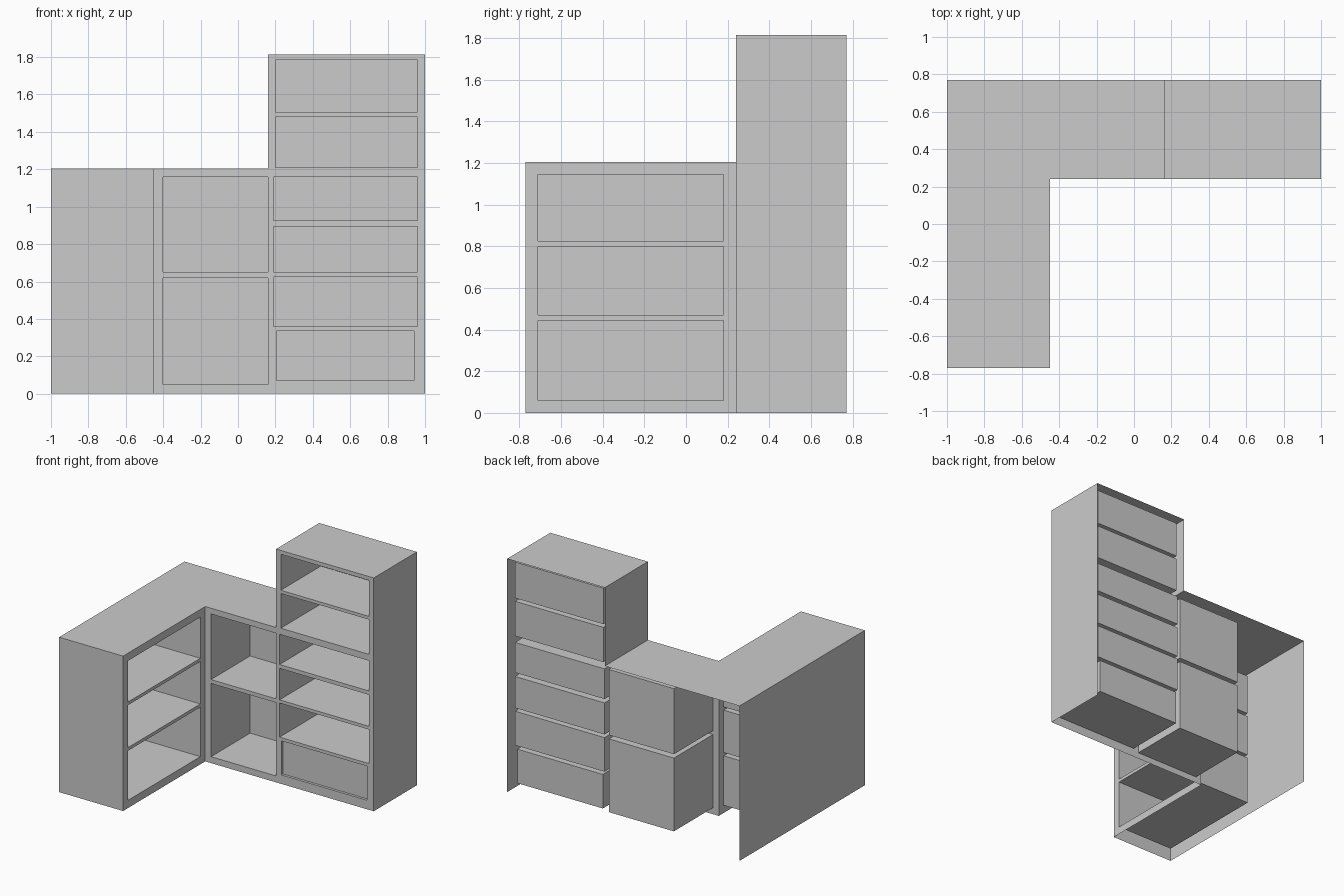
import bpy, bmesh
from mathutils import Vector

if "Cube" in bpy.data.objects:
    bpy.data.objects.remove(bpy.data.objects["Cube"])


def to_object(name, bm):
    mesh = bpy.data.meshes.new(name)
    bm.to_mesh(mesh)
    bm.free()
    obj = bpy.data.objects.new(name, mesh)
    bpy.context.collection.objects.link(obj)
    return obj


def sheet(name, place, normal, rects, holes=()):
    """Flat sheet covering (u0, u1, v0, v1) rects, minus rectangular holes."""
    bm = bmesh.new()
    every = list(rects) + list(holes)
    us = sorted({r[i] for r in every for i in (0, 1)})
    vs = sorted({r[i] for r in every for i in (2, 3)})
    inside = lambda u, v, r: r[0] < u < r[1] and r[2] < v < r[3]
    verts = {}

    def vert(u, v):
        if (u, v) not in verts:
            verts[u, v] = bm.verts.new(place(u, v))
        return verts[u, v]

    for a, b in zip(us, us[1:]):
        for c, d in zip(vs, vs[1:]):
            u, v = (a + b) / 2, (c + d) / 2
            if any(inside(u, v, r) for r in rects) and not any(inside(u, v, h) for h in holes):
                f = bm.faces.new([vert(a, c), vert(b, c), vert(b, d), vert(a, d)])
                f.normal_update()
                if f.normal.dot(Vector(normal)) < 0:
                    f.normal_flip()
    return to_object(name, bm)


def compartment(name, lo, hi, open_dir):
    """Thin box, open on the open_dir side, faces turned inwards."""
    bm = bmesh.new()
    bmesh.ops.create_cube(bm, size=1)
    for v in bm.verts:
        v.co = [l + (c + 0.5) * (h - l) for l, h, c in zip(lo, hi, v.co)]
    bm.normal_update()
    front = [f for f in bm.faces if f.normal.dot(Vector(open_dir)) > 0.9]
    bmesh.ops.delete(bm, geom=front, context='FACES')
    bmesh.ops.reverse_faces(bm, faces=bm.faces[:])
    return to_object(name, bm)


LEFT, INNER, MID, RIGHT = -1.0, -0.45, 0.16, 1.0
FRONT, STEP, BACK = -0.77, 0.24, 0.77
LOW, HIGH = 1.205, 1.815

# Openings: back run as (x0, x1, z0, z1), wing as (y0, y1, z0, z1)
middle = [(-0.40, 0.16, 0.05, 0.62), (-0.40, 0.16, 0.65, 1.16)]
tower = [(0.19, 0.96, 0.36, 0.625), (0.19, 0.96, 0.65, 0.895), (0.19, 0.96, 0.925, 1.16),
         (0.20, 0.96, 1.21, 1.48), (0.20, 0.96, 1.505, 1.785)]
drawer = (0.205, 0.94, 0.07, 0.335)
wing = [(-0.71, 0.18, 0.06, 0.445), (-0.71, 0.18, 0.47, 0.80), (-0.71, 0.18, 0.825, 1.145)]

# Front frames with openings
sheet("back_run_front_frame", lambda u, v: (u, STEP, v), (0, -1, 0),
      [(INNER, RIGHT, 0, LOW), (MID, RIGHT, LOW, HIGH)], middle + tower + [drawer])
sheet("wing_front_frame", lambda u, v: (INNER, u, v), (1, 0, 0),
      [(FRONT, STEP, 0, LOW)], wing)

# Outer side panels (back and underside stay open)
sheet("wing_end_panel", lambda u, v: (u, FRONT, v), (0, -1, 0), [(LEFT, INNER, 0, LOW)])
sheet("left_side_panel", lambda u, v: (LEFT, u, v), (-1, 0, 0), [(FRONT, BACK, 0, LOW)])
sheet("right_side_panel", lambda u, v: (RIGHT, u, v), (1, 0, 0), [(STEP, BACK, 0, HIGH)])
sheet("tower_left_panel", lambda u, v: (MID, u, v), (-1, 0, 0), [(STEP, BACK, LOW, HIGH)])

# Tops
sheet("counter_top", lambda u, v: (u, v, LOW), (0, 0, 1),
      [(LEFT, INNER, FRONT, BACK), (INNER, MID, STEP, BACK)])
sheet("tower_top", lambda u, v: (u, v, HIGH), (0, 0, 1), [(MID, RIGHT, STEP, BACK)])

# Shelf compartments
for label, cells, depth in (("middle", middle, 0.72), ("tower", tower, 0.73)):
    for i, (x0, x1, z0, z1) in enumerate(cells):
        compartment(f"{label}_compartment_{i + 1}", (x0, STEP, z0), (x1, depth, z1), (0, -1, 0))
for i, (y0, y1, z0, z1) in enumerate(wing):
    compartment(f"wing_compartment_{i + 1}", (-0.95, y0, z0), (INNER, y1, z1), (1, 0, 0))

# Drawer: compartment closed by a slightly recessed front
x0, x1, z0, z1 = drawer
compartment("drawer_box", (x0, STEP, z0), (x1, 0.73, z1), (0, -1, 0))
sheet("drawer_front", lambda u, v: (u, STEP + 0.02, v), (0, -1, 0), [drawer])
